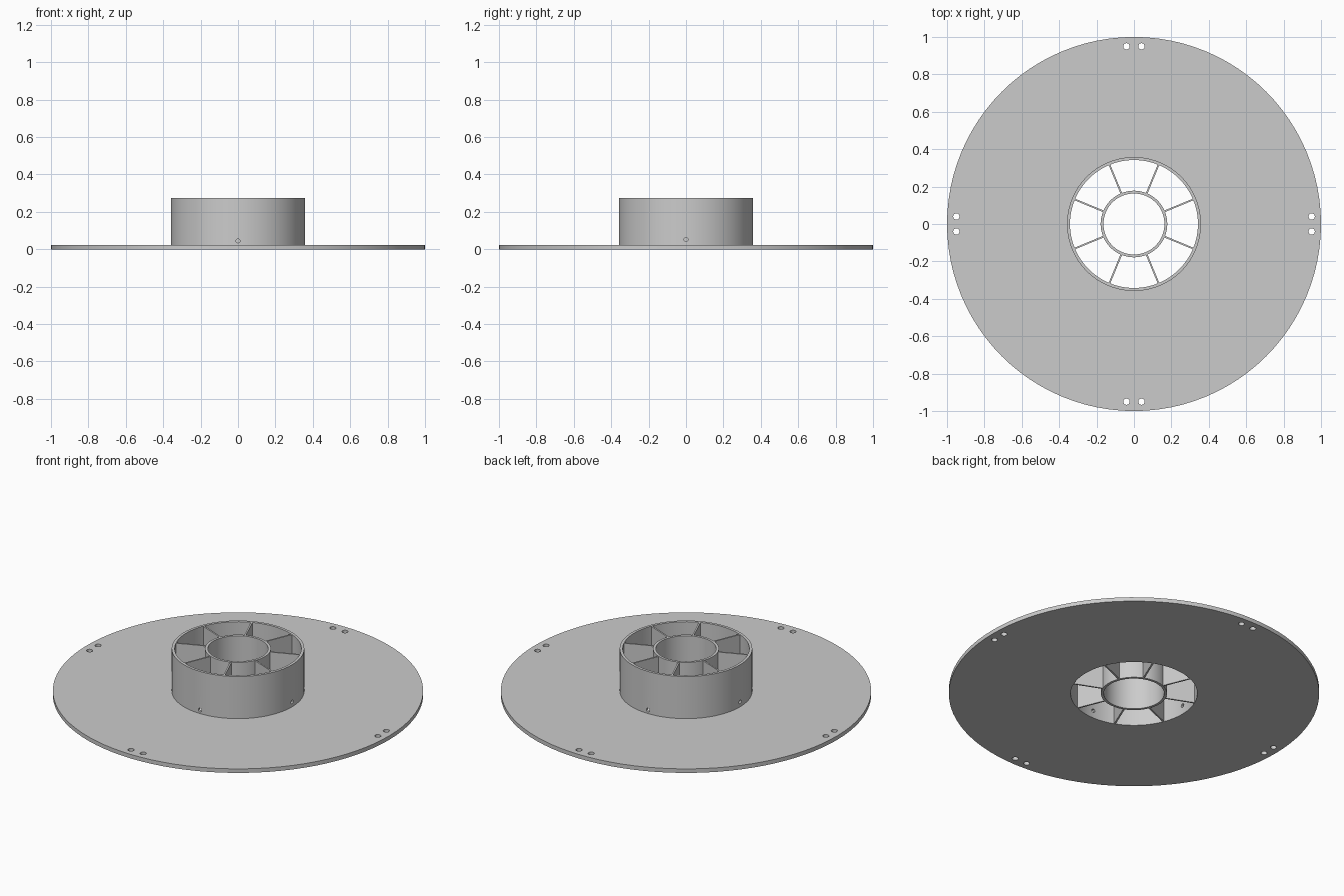
import bpy, bmesh, math
from mathutils import Matrix, Vector

cube = bpy.data.objects.get("Cube")
if cube:
    bpy.data.objects.remove(cube, do_unlink=True)

SEGMENTS = 96
FLANGE_T, HEIGHT = 0.024, 0.275
HUB_OUT, HUB_IN = 0.358, 0.342
CORE_OUT, CORE_IN = 0.178, 0.163

grey = bpy.data.materials.new("plain_grey")
grey.use_nodes = True
grey.diffuse_color = (0.6, 0.6, 0.6, 1)
grey.node_tree.nodes["Principled BSDF"].inputs["Base Color"].default_value = (0.6, 0.6, 0.6, 1)


def add_object(name, bm):
    bmesh.ops.recalc_face_normals(bm, faces=bm.faces)
    mesh = bpy.data.meshes.new(name)
    bm.to_mesh(mesh)
    bm.free()
    mesh.materials.append(grey)
    obj = bpy.data.objects.new(name, mesh)
    bpy.context.collection.objects.link(obj)
    return obj


def activate(obj):
    bpy.ops.object.select_all(action='DESELECT')
    obj.select_set(True)
    bpy.context.view_layer.objects.active = obj


def smooth(obj):
    activate(obj)
    bpy.ops.object.shade_smooth_by_angle(angle=math.radians(30))


def lathe(name, profile):
    """Revolve a closed (radius, height) outline around the vertical axis."""
    bm = bmesh.new()
    verts = [bm.verts.new((r, 0, z)) for r, z in profile]
    edges = [bm.edges.new((verts[i - 1], verts[i])) for i in range(len(verts))]
    bmesh.ops.spin(bm, geom=verts + edges, axis=(0, 0, 1), cent=(0, 0, 0),
                   angle=math.tau, steps=SEGMENTS, use_merge=True)
    bmesh.ops.remove_doubles(bm, verts=bm.verts, dist=1e-5)
    return add_object(name, bm)


# Flange with the outer hub wall standing on it
flange = lathe("flange_and_hub", [(HUB_IN, 0), (1, 0), (1, FLANGE_T),
                                  (HUB_OUT, FLANGE_T), (HUB_OUT, HEIGHT), (HUB_IN, HEIGHT)])

# Cutters: a pair of rim holes per quarter, and one small hole through each hub side
bm = bmesh.new()
for quarter in range(4):
    turn = Matrix.Rotation(quarter * math.pi / 2, 4, 'Z')
    for side in (-0.04, 0.04):
        bmesh.ops.create_cone(bm, cap_ends=True, segments=20, radius1=0.017, radius2=0.017,
                              depth=0.1, matrix=turn @ Matrix.Translation((0.95, side, 0)))
    hole_z = 0.053 if quarter % 2 == 0 else 0.045
    bmesh.ops.create_cone(bm, cap_ends=True, segments=12, radius1=0.011, radius2=0.011, depth=0.06,
                          matrix=turn @ Matrix.Translation((0.35, 0, hole_z))
                          @ Matrix.Rotation(math.pi / 2, 4, 'Y'))
cutter = add_object("hole_cutter", bm)
cutter.hide_render = True

cut = flange.modifiers.new("holes", 'BOOLEAN')
cut.operation = 'DIFFERENCE'
cut.solver = 'EXACT'
cut.object = cutter
activate(flange)
bpy.ops.object.modifier_apply(modifier=cut.name)
bpy.data.objects.remove(cutter, do_unlink=True)
smooth(flange)

# Inner core tube
core = lathe("core_tube", [(CORE_IN, 0), (CORE_OUT, 0), (CORE_OUT, HEIGHT), (CORE_IN, HEIGHT)])
smooth(core)

# Eight radial ribs joining core and hub
start, end = CORE_OUT - 0.006, HUB_IN + 0.006
bm = bmesh.new()
for i in range(8):
    turn = Matrix.Rotation((i + 0.5) * math.pi / 4, 4, 'Z')
    size = Matrix.Diagonal((end - start, 0.009, HEIGHT - 0.002, 1))
    place = Matrix.Translation(Vector(((start + end) / 2, 0, HEIGHT / 2)))
    bmesh.ops.create_cube(bm, size=1, matrix=turn @ place @ size)
add_object("ribs", bm)
